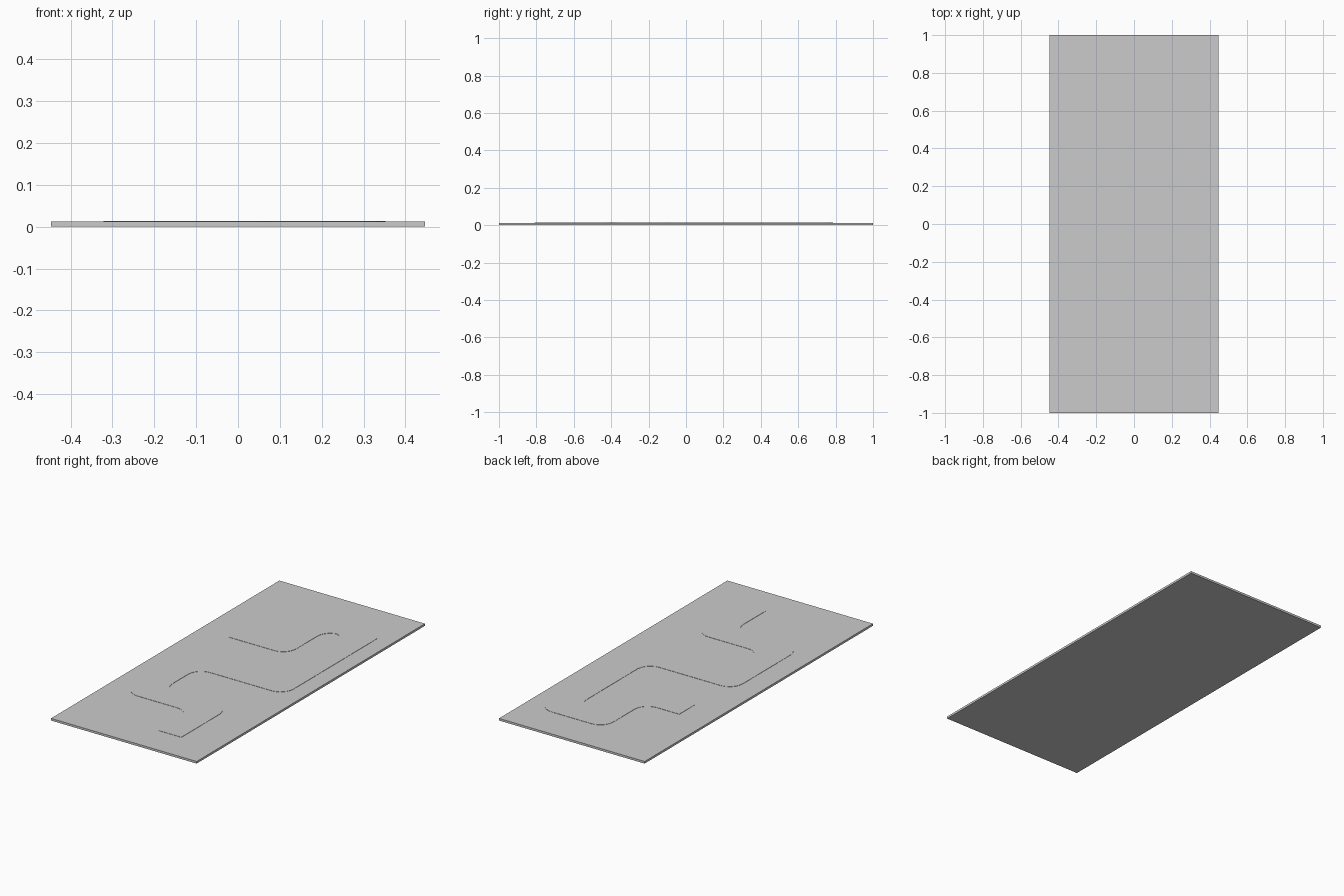
import bpy, bmesh, math
from mathutils import Vector

if "Cube" in bpy.data.objects:
    bpy.data.objects.remove(bpy.data.objects["Cube"])

W, T, RAISE = 0.893, 0.012, 0.0015    # slab width, thickness, trail height
HALF, RADIUS, STEPS = 0.07, 0.08, 6   # trail half width, corner radius, steps


def make_object(name, bm):
    bmesh.ops.recalc_face_normals(bm, faces=bm.faces)
    mesh = bpy.data.meshes.new(name)
    bm.to_mesh(mesh)
    bm.free()
    obj = bpy.data.objects.new(name, mesh)
    bpy.context.collection.objects.link(obj)
    return obj


def offset_side(path, dist):
    """Offset a right-angled path sideways and round each corner."""
    pts = []
    dirs = [(b - a).normalized() for a, b in zip(path, path[1:])]
    side = [Vector((-d.y, d.x)) * dist for d in dirs]
    pts.append(path[0] + side[0])
    for i in range(1, len(path) - 1):
        corner = path[i] + side[i - 1] + side[i]
        d0, d1 = dirs[i - 1], dirs[i]
        centre = corner + (d1 - d0) * RADIUS
        for k in range(STEPS + 1):
            a = k / STEPS * math.pi / 2
            pts.append(centre + (d0 * math.sin(a) - d1 * math.cos(a)) * RADIUS)
    pts.append(path[-1] + side[-1])
    return pts


# Flat slab
bm = bmesh.new()
bmesh.ops.create_cube(bm, size=1)
for v in bm.verts:
    v.co = (v.co.x * W, v.co.y * 2, (v.co.z + 0.5) * T)
make_object("slab", bm)

# Raised winding trail: a strip of quads between both rounded sides
path = [Vector(p) for p in (
    (0.15, -0.81), (0.15, -0.465), (-0.252, -0.465), (-0.252, -0.027),
    (0.283, -0.027), (0.283, 0.717), (0.02, 0.717), (0.02, 0.372), (-0.268, 0.372))]
bm = bmesh.new()
left = [bm.verts.new((p.x, p.y, T)) for p in offset_side(path, HALF)]
right = [bm.verts.new((p.x, p.y, T)) for p in offset_side(path, -HALF)]
for i in range(len(left) - 1):
    bm.faces.new((left[i], right[i], right[i + 1], left[i + 1]))
ext = bmesh.ops.extrude_face_region(bm, geom=bm.faces[:], use_keep_orig=True)
bmesh.ops.translate(bm, vec=(0, 0, RAISE),
                    verts=[g for g in ext["geom"] if isinstance(g, bmesh.types.BMVert)])
make_object("winding_trail", bm)
